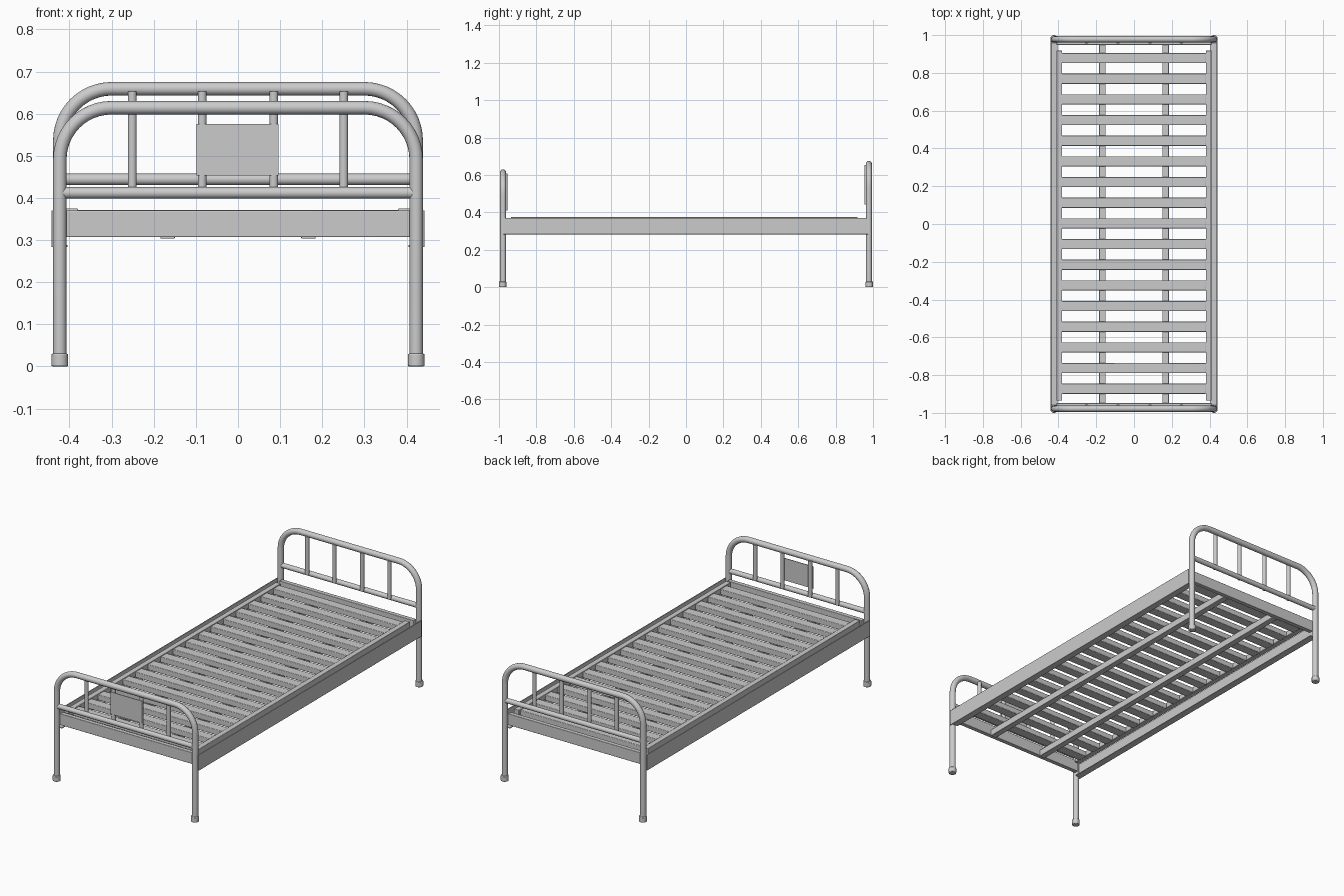
import bpy, math
from mathutils import Vector

if "Cube" in bpy.data.objects:
    bpy.data.objects.remove(bpy.data.objects["Cube"])


def box(name, x0, x1, y0, y1, z0, z1, bevel=0.002):
    bpy.ops.mesh.primitive_cube_add(size=1, location=((x0 + x1) / 2, (y0 + y1) / 2, (z0 + z1) / 2))
    o = bpy.context.object
    o.name = name
    o.scale = (x1 - x0, y1 - y0, z1 - z0)
    bpy.ops.object.transform_apply(location=False, rotation=False, scale=True)
    if bevel:
        m = o.modifiers.new("soft_edge", "BEVEL")
        m.width, m.segments = bevel, 2
    bpy.ops.object.shade_smooth_by_angle()
    return o


def rod(name, a, b, r):
    a, b = Vector(a), Vector(b)
    bpy.ops.mesh.primitive_cylinder_add(vertices=24, radius=r, depth=(b - a).length, location=(a + b) / 2)
    o = bpy.context.object
    o.name = name
    o.rotation_euler = (b - a).to_track_quat("Z", "Y").to_euler()
    bpy.ops.object.shade_smooth_by_angle()
    return o


def arch(name, y, top, half=0.423, bend=0.123, r=0.016):
    # bent tube: leg, corner, top, corner, leg
    right = [(half, 0.01)]
    for i in range(13):
        a = math.radians(90 * i / 12)
        right.append((half - bend + bend * math.cos(a), top - bend + bend * math.sin(a)))
    pts = right + [(-x, z) for x, z in reversed(right)]
    cu = bpy.data.curves.new(name, "CURVE")
    cu.dimensions = "3D"
    cu.bevel_depth, cu.bevel_resolution, cu.use_fill_caps = r, 6, True
    s = cu.splines.new("POLY")
    s.points.add(len(pts) - 1)
    for p, (x, z) in zip(s.points, pts):
        p.co = (x, y, z, 1)
    s.use_smooth = True
    bpy.context.collection.objects.link(bpy.data.objects.new(name, cu))


# Head and foot ends: arch, cross bar, spindles, feet, end rail
for end, side, top, bar in (("head", 1, 0.659, 0.444), ("foot", -1, 0.614, 0.412)):
    y = side * 0.978
    arch(end + "_frame", y, top)
    rod(end + "_cross_bar", (-0.42, y, bar), (0.42, y, bar), 0.0135)
    for x in (-0.251, -0.085, 0.085, 0.251):
        rod(end + "_spindle", (x, side * 0.964, bar - 0.002), (x, side * 0.964, top - 0.006), 0.0105)
    for x in (-0.423, 0.423):
        cap = rod(end + "_foot_cap", (x, side * 0.98, 0), (x, side * 0.98, 0.03), 0.02)
        m = cap.modifiers.new("soft_edge", "BEVEL")
        m.width, m.segments, m.limit_method = 0.003, 2, "ANGLE"
    y0, y1 = sorted((side * 0.948, side * 0.972))
    box(end + "_end_rail", -0.41, 0.41, y0, y1, 0.307, 0.37)

# Name plate on the foot end
box("foot_plate", -0.098, 0.096, -0.976, -0.972, 0.453, 0.575, 0)

# Side rails (plate with lower lip), slat ledges and long bearers
for s in (-1, 1):
    def mirrored(name, a, b, *rest):
        box(name, *sorted((s * a, s * b)), *rest)
    mirrored("side_rail", 0.438, 0.443, -0.977, 0.973, 0.283, 0.37, 0.001)
    mirrored("side_rail_lip", 0.405, 0.440, -0.96, 0.96, 0.283, 0.288, 0.001)
    mirrored("slat_ledge", 0.38, 0.41, -0.935, 0.918, 0.345, 0.375)
    mirrored("long_bearer", 0.15, 0.184, -0.952, 0.952, 0.303, 0.34)

# Slats
for i in range(17):
    y = -0.872 + i * 0.1094
    box("slat", -0.382, 0.382, y - 0.027, y + 0.027, 0.34, 0.371, 0.003)
